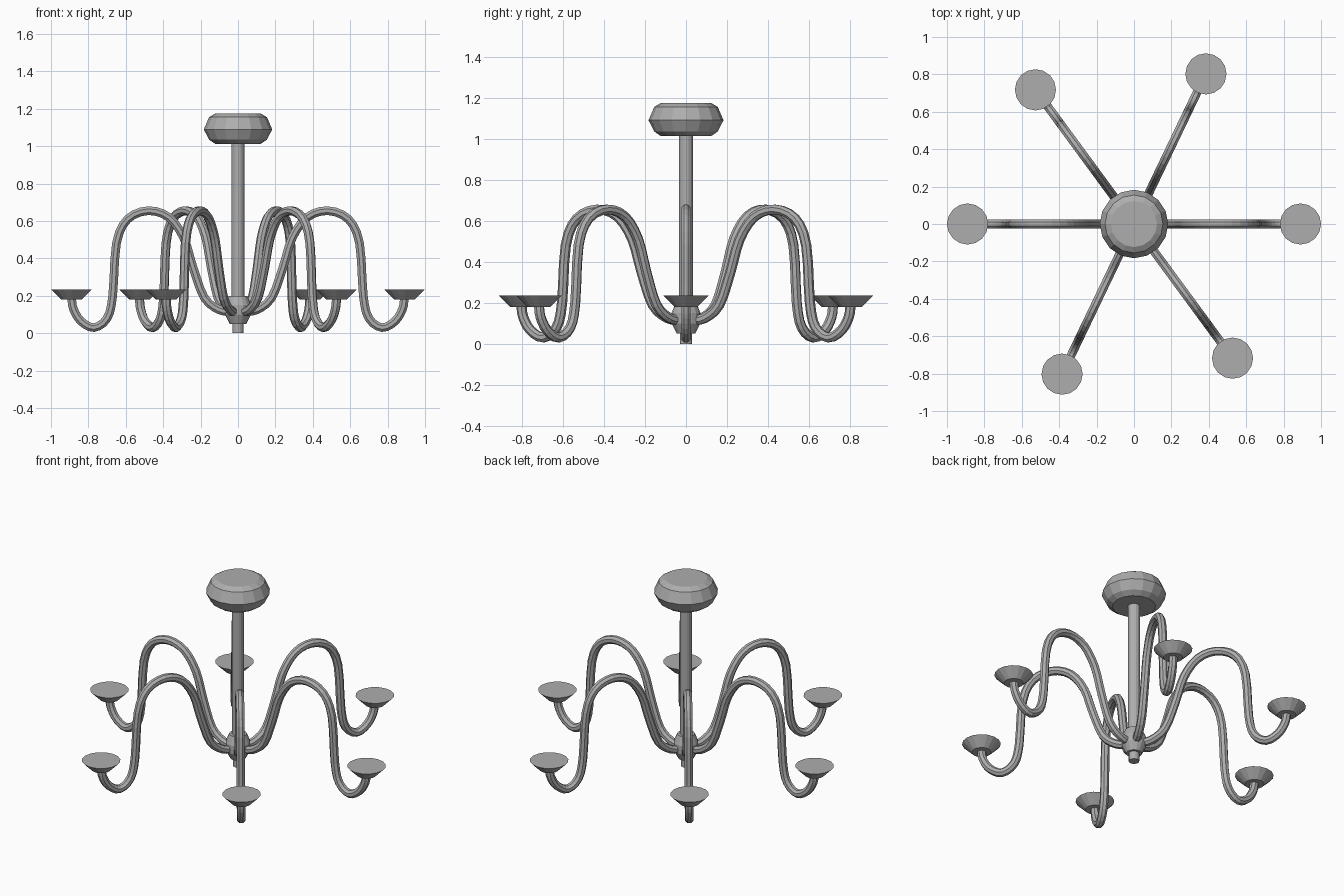
import bpy, bmesh, math
from mathutils import Vector, Matrix

cube = bpy.data.objects.get("Cube")
if cube:
    bpy.data.objects.remove(cube)

metal = bpy.data.materials.new("grey_metal")
metal.use_nodes = True
GREY = (0.42, 0.42, 0.42, 1)
metal.diffuse_color = GREY
metal.node_tree.nodes["Principled BSDF"].inputs["Base Color"].default_value = GREY


def finish(name, bm):
    bmesh.ops.recalc_face_normals(bm, faces=bm.faces)
    mesh = bpy.data.meshes.new(name)
    bm.to_mesh(mesh)
    bm.free()
    mesh.materials.append(metal)
    obj = bpy.data.objects.new(name, mesh)
    bpy.context.collection.objects.link(obj)
    return obj


def skin(bm, rings):
    """Bridge a list of vertex rings and cap both ends."""
    n = len(rings[0])
    for a, b in zip(rings, rings[1:]):
        for i in range(n):
            j = (i + 1) % n
            bm.faces.new((a[i], a[j], b[j], b[i]))
    bm.faces.new(rings[0])
    bm.faces.new(rings[-1])


def lathe(name, profile, sides=16, at=(0, 0)):
    bm = bmesh.new()
    turns = [math.tau * i / sides for i in range(sides)]
    skin(bm, [[bm.verts.new((at[0] + r * math.cos(t), at[1] + r * math.sin(t), z))
               for t in turns] for r, z in profile])
    return finish(name, bm)


def smooth_path(points, steps=3):
    """Catmull-Rom curve through the points."""
    p = [Vector((r, 0, z)) for r, z in points]
    p = [2 * p[0] - p[1]] + p + [2 * p[-1] - p[-2]]
    out = []
    for a, b, c, d in zip(p, p[1:], p[2:], p[3:]):
        for k in range(steps):
            t = k / steps
            out.append(0.5 * (2 * b + (c - a) * t + (2 * a - 5 * b + 4 * c - d) * t * t
                              + (3 * b - a - 3 * c + d) * t ** 3))
    return out + [p[-2]]


def tube(name, path, radius, angle, sides=8):
    bm = bmesh.new()
    turn = Matrix.Rotation(angle, 3, "Z")
    side = Vector((0, 1, 0))
    rings = []
    for i, p in enumerate(path):
        tangent = (path[min(i + 1, len(path) - 1)] - path[max(i - 1, 0)]).normalized()
        up = tangent.cross(side)
        ring = []
        for k in range(sides):
            t = math.tau * (k + 0.5) / sides
            ring.append(bm.verts.new(turn @ (p + radius * (side * math.cos(t) + up * math.sin(t)))))
        rings.append(ring)
    skin(bm, rings)
    return finish(name, bm)


# Central column
lathe("ceiling_canopy", [(0.123, 1.013), (0.155, 1.035), (0.183, 1.09),
                         (0.155, 1.155), (0.123, 1.174)])
lathe("stem", [(0.034, 0.18), (0.034, 1.03)])
lathe("hub", [(0.045, 0.05), (0.07, 0.1), (0.07, 0.15), (0.05, 0.2)])
lathe("finial", [(0.03, 0), (0.03, 0.06)])

# Curved arms with candle cups
ARM = [(0.03, 0.115), (0.1, 0.125), (0.18, 0.19), (0.24, 0.35), (0.29, 0.51), (0.37, 0.62),
       (0.48, 0.655), (0.59, 0.61), (0.65, 0.48), (0.67, 0.2), (0.7, 0.08),
       (0.77, 0.03), (0.84, 0.065), (0.88, 0.13), (0.89, 0.19)]
path = smooth_path(ARM)
for i, degrees in enumerate((0, 64.4, 126.3, 180, 244.4, 306.3)):
    angle = math.radians(degrees)
    tube(f"arm_{i + 1}", path, 0.025, angle)
    lathe(f"candle_cup_{i + 1}", [(0.055, 0.18), (0.11, 0.235)],
          at=(0.89 * math.cos(angle), 0.89 * math.sin(angle)))
